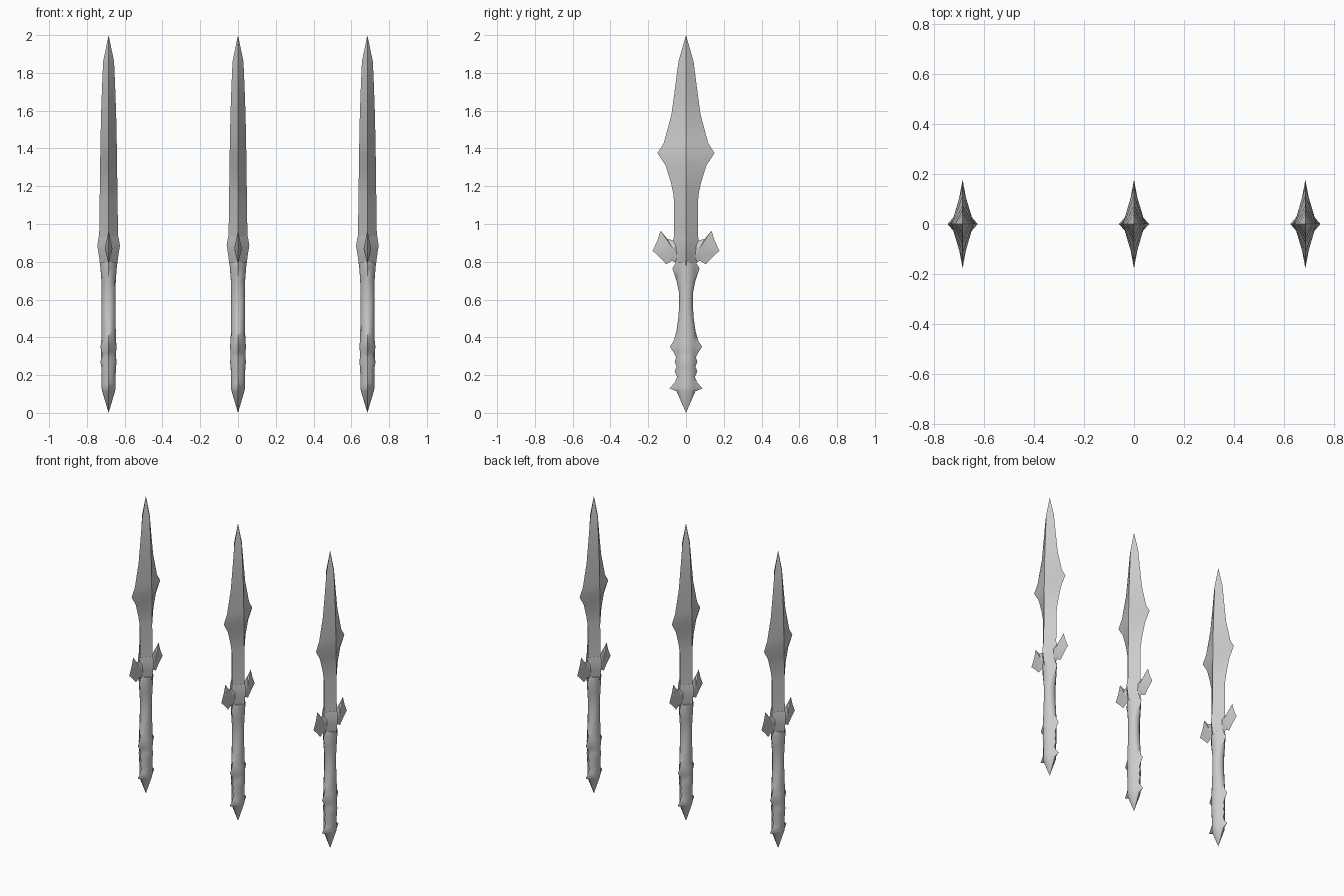
import bpy, bmesh, math

cube = bpy.data.objects.get("Cube")
if cube:
    bpy.data.objects.remove(cube, do_unlink=True)

steel = bpy.data.materials.new("grey steel")
steel.use_nodes = True
steel.diffuse_color = (0.6, 0.6, 0.6, 1)
steel.node_tree.nodes["Principled BSDF"].inputs["Base Color"].default_value = (0.6, 0.6, 0.6, 1)

SPACING = 0.685


def diamond(hx, hy):
    """Four-sided section, sharp along y and ridged along x."""
    return [(hx, 0), (0, hy), (-hx, 0), (0, -hy)]


def spiked_round(hx, hy):
    """Twelve-sided oval whose two y points may stick out as spikes."""
    core = min(hy, 0.047)
    ring = []
    for i in range(12):
        a = i * math.tau / 12
        ring.append((hx * math.cos(a), (hy if i in (3, 9) else core) * math.sin(a)))
    return ring


def finish(name, bm, angle):
    bmesh.ops.recalc_face_normals(bm, faces=bm.faces)
    mesh = bpy.data.meshes.new(name)
    bm.to_mesh(mesh)
    bm.free()
    mesh.materials.append(steel)
    obj = bpy.data.objects.new(name, mesh)
    bpy.context.collection.objects.link(obj)
    bpy.ops.object.select_all(action="DESELECT")
    obj.select_set(True)
    bpy.context.view_layer.objects.active = obj
    bpy.ops.object.shade_smooth_by_angle(angle=math.radians(angle))
    return obj


def loft(name, section, rows, angle, bottom=None, top=None):
    """Skin rows of (z, half x, half y); ends close to a point or a cap."""
    bm = bmesh.new()
    rings = [[bm.verts.new((x, y, z)) for x, y in section(hx, hy)] for z, hx, hy in rows]
    n = len(rings[0])
    for a, b in zip(rings, rings[1:]):
        for i in range(n):
            j = (i + 1) % n
            bm.faces.new((a[i], a[j], b[j], b[i]))
    for ring, tip in ((rings[0], bottom), (rings[-1], top)):
        if tip is None:
            bm.faces.new(ring)
        else:
            v = bm.verts.new((0, 0, tip))
            for i in range(n):
                bm.faces.new((ring[i], ring[(i + 1) % n], v))
    return finish(name, bm, angle)


def wings(name):
    """Pair of thin, knife-edged guard wings, swept up at the tips."""
    outline = [(0.02, 0.915), (0.065, 0.912), (0.10, 0.922), (0.135, 0.965),
               (0.152, 0.91), (0.177, 0.858), (0.145, 0.83), (0.105, 0.787),
               (0.075, 0.805), (0.02, 0.78)]
    bm = bmesh.new()
    for side in (1, -1):
        rim = [bm.verts.new((0, side * y, z)) for y, z in outline]
        for thick in (0.02, -0.02):
            hub = bm.verts.new((thick, side * 0.07, 0.87))
            for i in range(len(rim)):
                bm.faces.new((rim[i], rim[(i + 1) % len(rim)], hub))
    return finish(name, bm, 30)


# Profiles from bottom to top: z, half width in x, half width in y
blade_rows = [(0.86, 0.05, 0.063), (0.93, 0.05, 0.063), (1.15, 0.047, 0.065),
              (1.22, 0.046, 0.08), (1.31, 0.045, 0.108), (1.375, 0.044, 0.151),
              (1.43, 0.043, 0.117), (1.58, 0.04, 0.077), (1.72, 0.035, 0.058),
              (1.86, 0.029, 0.04)]
collar_rows = [(0.72, 0.036, 0.035), (0.79, 0.046, 0.055), (0.85, 0.054, 0.066),
               (0.885, 0.06, 0.07), (0.935, 0.052, 0.064)]
grip_rows = [(0.115, 0.034, 0.05), (0.13, 0.037, 0.088), (0.16, 0.037, 0.06),
             (0.19, 0.037, 0.047), (0.22, 0.038, 0.06), (0.245, 0.039, 0.05),
             (0.27, 0.043, 0.06), (0.295, 0.039, 0.052), (0.32, 0.039, 0.065),
             (0.35, 0.043, 0.086), (0.38, 0.039, 0.066), (0.43, 0.038, 0.051),
             (0.50, 0.037, 0.041), (0.57, 0.037, 0.036), (0.64, 0.037, 0.038),
             (0.70, 0.038, 0.05), (0.765, 0.043, 0.072), (0.80, 0.045, 0.05)]

parts = [
    loft("blade", diamond, blade_rows, 25, top=2.0),
    loft("guard_collar", diamond, collar_rows, 35),
    loft("grip_and_pommel", spiked_round, grip_rows, 50, bottom=0.0),
    wings("guard_wings"),
]

# Three matching daggers in a row
for part in parts:
    name = part.name
    part.name = "middle_" + name
    for label, x in (("right", -SPACING), ("left", SPACING)):
        twin = part.copy()
        twin.name = label + "_" + name
        twin.location.x = x
        bpy.context.collection.objects.link(twin)
